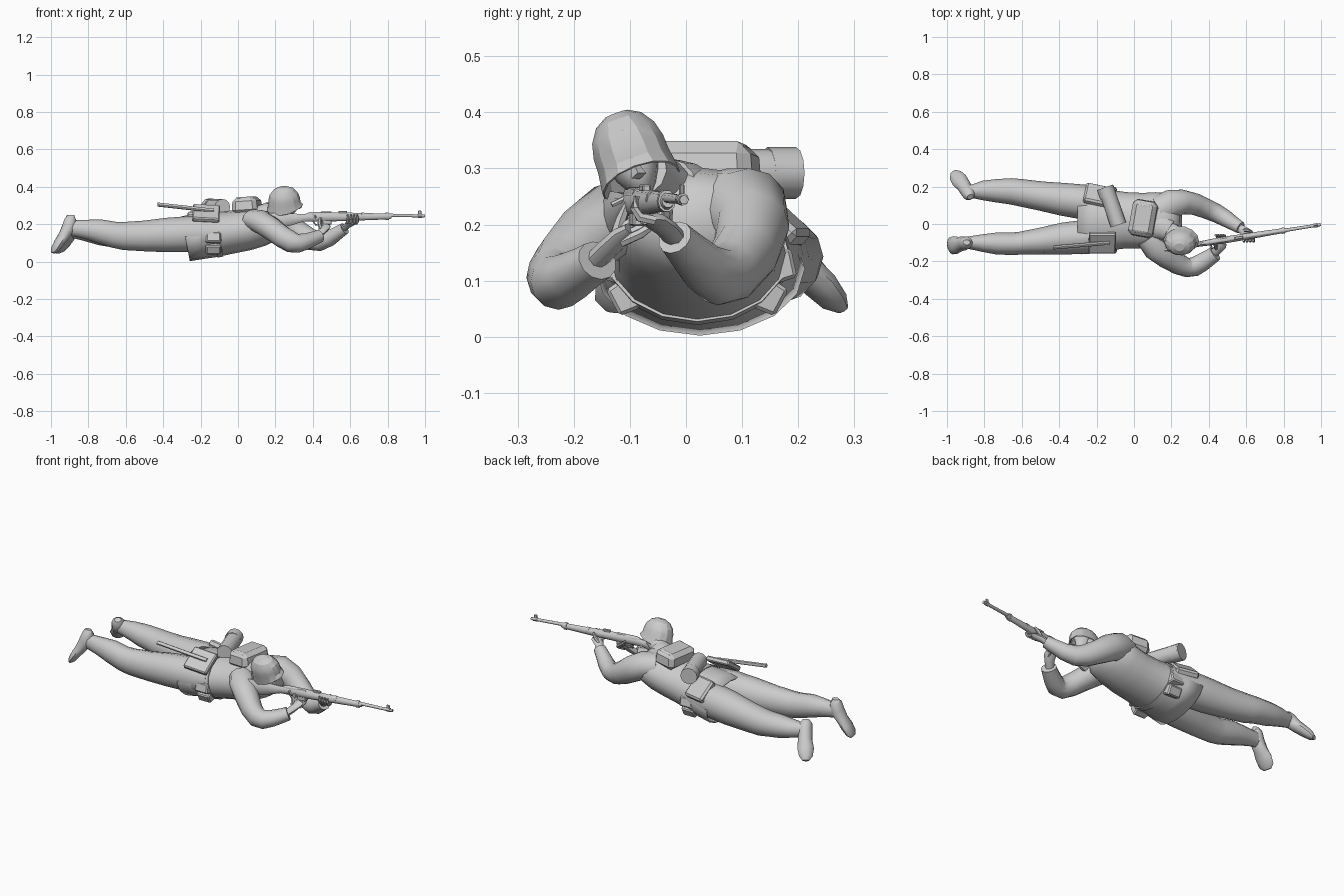
import bpy, bmesh, math
from mathutils import Vector, Matrix

UP = Vector((0, 0, 1))


def finish(bm, name, angle=45, matrix=None):
    bmesh.ops.recalc_face_normals(bm, faces=bm.faces)
    me = bpy.data.meshes.new(name)
    bm.to_mesh(me)
    bm.free()
    ob = bpy.data.objects.new(name, me)
    bpy.context.collection.objects.link(ob)
    if matrix:
        ob.matrix_world = matrix
    bpy.ops.object.select_all(action='DESELECT')
    ob.select_set(True)
    bpy.context.view_layer.objects.active = ob
    bpy.ops.object.shade_smooth_by_angle(angle=math.radians(angle))
    return ob


def loft(name, pts, n=12, start_cap=True, angle=45):
    """Oval rings (x, y, z, half width, half height) skinned along a path."""
    bm = bmesh.new()
    rings = []
    for i, (x, y, z, w, h) in enumerate(pts):
        a, b = pts[max(i - 1, 0)], pts[min(i + 1, len(pts) - 1)]
        t = (Vector(b[:3]) - Vector(a[:3])).normalized()
        side = t.cross(UP).normalized()
        up = side.cross(t)
        rings.append([bm.verts.new(Vector((x, y, z)) + side * w * math.cos(k * math.tau / n)
                                   + up * h * math.sin(k * math.tau / n)) for k in range(n)])
    for r, s in zip(rings, rings[1:]):
        for k in range(n):
            bm.faces.new((r[k], r[(k + 1) % n], s[(k + 1) % n], s[k]))
    if start_cap:
        bm.faces.new(rings[0])
    bm.faces.new(rings[-1])
    return finish(bm, name, angle)


def box(name, loc, size, rot=(0, 0, 0), bevel=0.01, taper=1.0):
    bm = bmesh.new()
    bmesh.ops.create_cube(bm, size=1)
    for v in bm.verts:
        k = taper if v.co.z > 0 else 1
        v.co = Vector((v.co.x * size[0] * k, v.co.y * size[1] * k, v.co.z * size[2]))
    if bevel:
        bmesh.ops.bevel(bm, geom=bm.edges[:], offset=bevel, segments=1, affect='EDGES')
    ob = finish(bm, name, 30)
    ob.location = loc
    ob.rotation_euler = [math.radians(a) for a in rot]
    return ob


def rod(name, a, b, r, r2=None, n=10):
    return loft(name, [(*a, r, r), (*b, r2 or r, r2 or r)], n)


# Tunic, open at the skirt hem
tunic = loft("tunic", [
    (-.28, .025, .122, .187, .122), (-.20, .025, .137, .178, .124), (-.13, .02, .145, .162, .122),
    (-.04, .02, .157, .150, .115), (.05, .018, .172, .148, .112), (.12, .02, .190, .150, .108),
    (.18, .022, .208, .145, .097), (.22, .025, .215, .115, .078), (.25, .025, .22, .06, .045)],
    16, False)
solid = tunic.modifiers.new("cloth", 'SOLIDIFY')
solid.thickness = .006
loft("belt", [(-.125, .02, .146, .166, .126), (-.095, .02, .150, .163, .124)], 16)

# Trousers and boot shafts
loft("right_leg", [
    (-.12, -.06, .15, .085, .09), (-.25, -.068, .148, .092, .096), (-.38, -.078, .142, .085, .092),
    (-.50, -.092, .137, .072, .082), (-.61, -.103, .137, .061, .075), (-.66, -.106, .143, .060, .070),
    (-.74, -.104, .162, .058, .064), (-.81, -.102, .172, .047, .052), (-.87, -.10, .178, .036, .044),
    (-.905, -.10, .183, .030, .045)])
loft("left_leg", [
    (-.12, .10, .15, .085, .09), (-.25, .115, .148, .094, .096), (-.38, .132, .142, .088, .092),
    (-.50, .150, .137, .078, .082), (-.61, .168, .137, .073, .075), (-.66, .175, .143, .070, .068),
    (-.74, .178, .150, .062, .062), (-.81, .179, .158, .052, .050), (-.86, .175, .163, .038, .042),
    (-.90, .175, .168, .030, .040)])
# Boots, soles turned backwards, toes on the ground
loft("right_boot", [
    (-.895, -.098, .248, .020, .014), (-.895, -.10, .225, .034, .032), (-.903, -.102, .18, .037, .040),
    (-.932, -.108, .135, .040, .030), (-.957, -.113, .10, .049, .026), (-.98, -.118, .065, .045, .020),
    (-.99, -.12, .047, .025, .010)], 10)
loft("left_boot", [
    (-.875, .145, .215, .018, .015), (-.88, .155, .198, .034, .032), (-.89, .172, .17, .036, .040),
    (-.91, .205, .128, .038, .032), (-.935, .235, .096, .044, .028), (-.955, .262, .066, .036, .022),
    (-.965, .278, .050, .018, .010)], 10)

# Sleeves
loft("right_sleeve", [
    (.08, -.07, .225, .07, .055), (.12, -.125, .215, .075, .063), (.18, -.175, .175, .066, .062),
    (.24, -.215, .130, .057, .060), (.285, -.233, .105, .052, .058), (.325, -.228, .098, .052, .050),
    (.365, -.205, .108, .049, .044), (.41, -.176, .125, .043, .038), (.434, -.158, .136, .041, .036)])
loft("left_sleeve", [
    (.13, .07, .235, .08, .065), (.20, .105, .228, .080, .075), (.26, .118, .195, .066, .072),
    (.33, .105, .15, .058, .064), (.39, .08, .118, .053, .058), (.44, .058, .108, .05, .052),
    (.49, .03, .125, .045, .044), (.54, -.002, .158, .037, .036), (.57, -.02, .177, .033, .032)])

# Hands
loft("left_palm", [(.55, -.01, .165, .02, .018), (.585, -.035, .193, .024, .016),
                   (.61, -.058, .208, .033, .014), (.617, -.072, .21, .028, .01)], 8)
loft("right_palm", [(.42, -.165, .132, .022, .018), (.447, -.138, .158, .025, .018),
                    (.463, -.112, .182, .033, .016), (.468, -.098, .192, .028, .012)], 8)
for i in range(4):
    x = .582 + .017 * i
    loft("left_finger", [(x, -.055, .207, .009, .009), (x + .005, -.083, .213, .009, .009),
                         (x + .006, -.092, .23, .008, .008), (x + .004, -.088, .25, .006, .006)], 6)
    x, z = .435 + .013 * i, .205 - .009 * i
    loft("right_finger", [(x, -.115, z - .01, .009, .009), (x + .012, -.08, z + .006, .009, .009),
                          (x + .01, -.062, z + .02, .008, .008), (x, -.06, z + .035, .006, .006)], 6)
loft("left_thumb", [(.585, -.035, .2, .010, .010), (.605, -.033, .225, .010, .010),
                    (.625, -.04, .25, .006, .006)], 6)
loft("right_thumb", [(.44, -.13, .175, .010, .010), (.435, -.115, .21, .010, .010),
                     (.445, -.10, .245, .006, .006)], 6)

# Neck, collar, face
loft("neck", [(.14, -.01, .25, .06, .045), (.20, -.045, .275, .05, .045), (.26, -.075, .295, .045, .045)])
loft("collar", [(.13, -.005, .245, .085, .06), (.165, -.02, .262, .07, .056), (.19, -.035, .268, .06, .05)])
head = Matrix.Translation((.248, -.098, .325)) @ Matrix.Rotation(math.radians(20), 4, 'X') \
    @ Matrix.Rotation(math.radians(-4), 4, 'Y')
bm = bmesh.new()
bmesh.ops.create_uvsphere(bm, u_segments=12, v_segments=8, radius=1)
for v in bm.verts:
    low = max(0, -v.co.z)
    v.co = Vector((v.co.x * .066 + low * .018, v.co.y * .05 * (1 - .35 * low), v.co.z * .072 - .012))
finish(bm, "face", 60, head)
bm = bmesh.new()
bmesh.ops.create_cone(bm, cap_ends=True, segments=4, radius1=.014, radius2=.004, depth=.035,
                      matrix=Matrix.Translation((.074, 0, -.03)) @ Matrix.Rotation(-.35, 4, 'Y'))
finish(bm, "nose", 30, head)

# Helmet: faceted dome, deeper over ears and neck, flared rim
bm = bmesh.new()
n, rings = 14, []
for r, z in ((.30, .077), (.62, .064), (.85, .040), (.95, .012), (.96, -.012), (1.10, -.028), (1.06, -.030), (.85, -.005)):
    ring = []
    for k in range(n):
        a = k * math.tau / n
        drop = .028 * (1 - max(0, math.cos(a))) if z < -.02 else 0
        flare = 1 if r < 1 else 1 - .06 * abs(math.sin(a))
        ring.append(bm.verts.new((r * .089 * math.cos(a), r * .071 * flare * math.sin(a), z - drop)))
    rings.append(ring)
for r, s in zip(rings, rings[1:]):
    for k in range(n):
        bm.faces.new((r[k], r[(k + 1) % n], s[(k + 1) % n], s[k]))
bm.faces.new(rings[0])
finish(bm, "helmet", 22, head)

# Equipment on the back and belt
box("back_pack", (.048, .03, .30), (.14, .20, .09), (0, -4, -10), .022, .92)
box("pack_flap", (.048, .03, .335), (.10, .17, .022), (0, -4, -10), .008, .9)
rod("canister", (-.15, .192, .292), (-.083, -.005, .292), .043, n=12)
rod("canister_lid", (-.155, .196, .292), (-.137, .145, .292), .046, n=12)
box("shovel_cover", (-.17, -.10, .258), (.145, .13, .028), (36, 3, 0), .006)
rod("shovel_handle", (-.43, -.125, .305), (-.13, -.10, .272), .011, n=8)
box("haversack", (-.20, .155, .215), (.13, .13, .04), (-42, 0, -12), .01)

# Ammunition pouches, same on both sides
for s, side in ((-1, "right"), (1, "left")):
    for j, (dy, z, roll) in enumerate(((.152, .128, 78), (.132, .070, 118))):
        box(side + "_pouch", (-.132, .02 + s * dy, z), (.09, .062, .042), (-s * roll, 0, 0), .006, .85)


# Rifle: every part follows one slanted sight line
def gun(x):
    return .16 * (x - 1) - .003


def along(name, rows, n=8):
    return loft(name, [(x, gun(x), z, w, h) for x, z, w, h in rows], n)


along("rifle_stock", [(.15, .212, .016, .046), (.17, .214, .018, .048), (.28, .226, .017, .034),
                      (.35, .234, .014, .021), (.40, .238, .016, .024), (.48, .238, .018, .025),
                      (.60, .238, .017, .021), (.80, .241, .013, .016), (.82, .242, .011, .012)], 10)
along("barrel", [(.46, .253, .012, .012), (.60, .251, .011, .011), (.998, .244, .008, .008)], 10)
along("receiver", [(.37, .252, .008, .008), (.39, .254, .012, .012), (.50, .254, .013, .013)], 8)
for x in (.66, .79):
    along("barrel_band", [(x, .242, .016, .021), (x + .016, .242, .016, .020)], 10)
box("rear_sight", (.56, gun(.56), .265), (.045, .014, .012), (0, 0, 9), .002)
box("front_sight", (.972, gun(.972), .260), (.018, .007, .024), (0, 0, 9), .002)
along("sight_ring", [(.962, .245, .011, .011), (.984, .245, .011, .011)], 8)
rod("bolt_handle", (.41, gun(.41), .252), (.415, gun(.41) - .035, .235), .005, n=6)
loft("trigger_guard", [(.40, gun(.40), .218, .005, .004), (.415, gun(.415), .197, .005, .004),
                       (.445, gun(.445), .195, .005, .004), (.465, gun(.465), .216, .005, .004)], 6)
box("magazine", (.475, gun(.475), .210), (.05, .022, .025), (0, 0, 9), .003)
